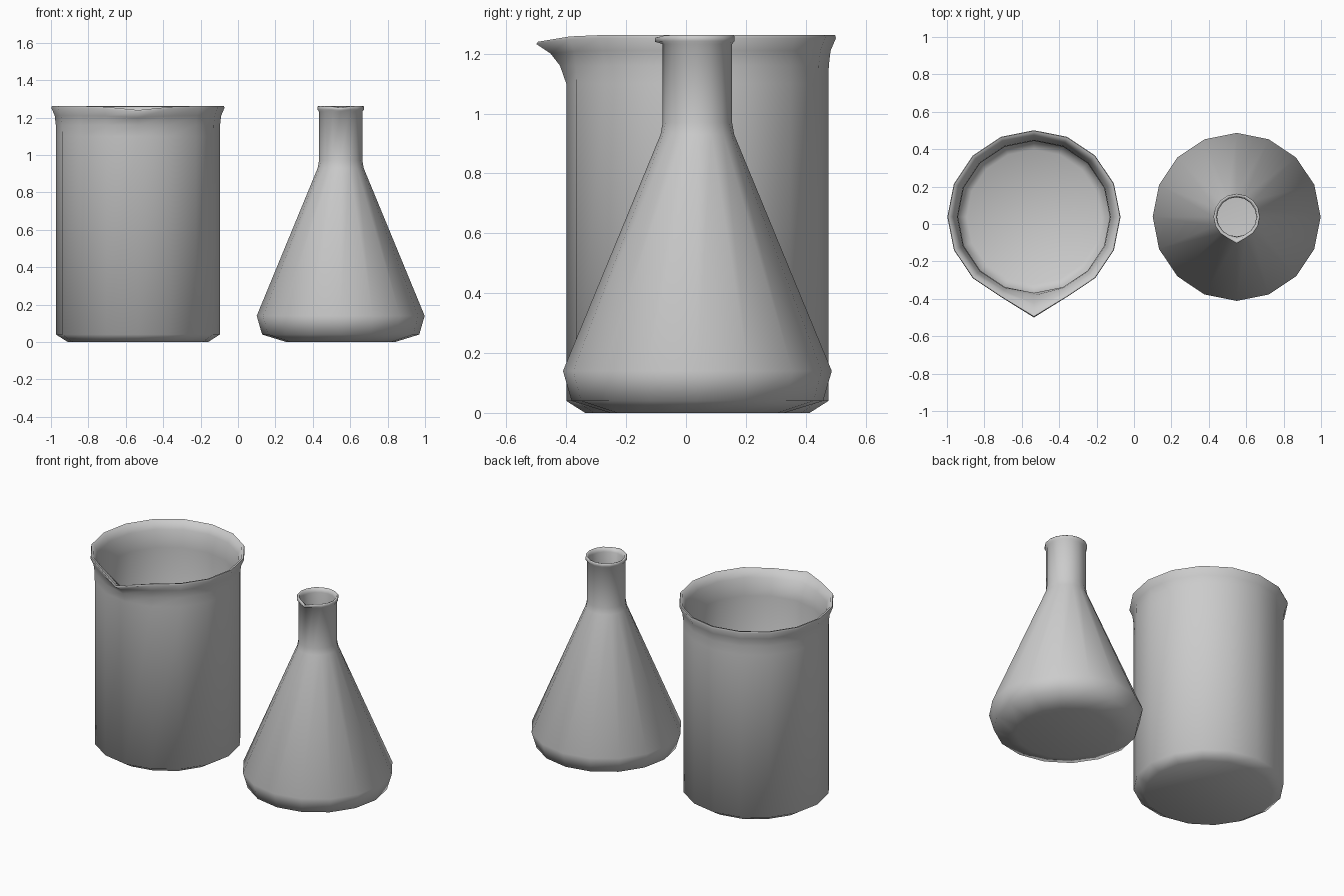
import bpy, bmesh
from math import cos, sin, tau, radians

if "Cube" in bpy.data.objects:
    bpy.data.objects.remove(bpy.data.objects["Cube"])

SIDES = 16
FRONT = 12  # ring index that faces -y


def vessel(name, cx, cy, profile):
    """Lathe a closed wall profile of (radius, z, spout push, spout drop)."""
    bm = bmesh.new()
    rings = []
    for r, z, push, drop in profile:
        ring = []
        for i in range(SIDES):
            a = tau * i / SIDES
            near = abs(i - FRONT)
            rr = r + (push if near == 0 else 0)
            zz = z - drop * (1 if near == 0 else 0.2 if near == 1 else 0)
            ring.append(bm.verts.new((cx + rr * cos(a), cy + rr * sin(a), zz)))
        rings.append(ring)
    for lo, hi in zip(rings, rings[1:]):
        for i in range(SIDES):
            j = (i + 1) % SIDES
            bm.faces.new((lo[i], lo[j], hi[j], hi[i]))
    # underside and inner floor
    bm.faces.new(rings[0][::-1])
    bm.faces.new(rings[-1])
    bmesh.ops.recalc_face_normals(bm, faces=bm.faces[:])
    mesh = bpy.data.meshes.new(name)
    bm.to_mesh(mesh)
    bm.free()
    ob = bpy.data.objects.new(name, mesh)
    bpy.context.collection.objects.link(ob)
    bpy.ops.object.select_all(action='DESELECT')
    ob.select_set(True)
    bpy.context.view_layer.objects.active = ob
    bpy.ops.object.shade_smooth_by_angle(angle=radians(75))
    return ob


# Beaker: outside from base up to the flared lip, then back down inside
vessel("beaker", -0.535, 0.038, [
    (0.375, 0.0, 0, 0), (0.438, 0.04, 0, 0), (0.438, 1.10, 0, 0),
    (0.439, 1.16, 0.02, 0), (0.445, 1.21, 0.045, 0.01),
    (0.463, 1.252, 0.075, 0.02), (0.460, 1.262, 0.072, 0.022),
    (0.445, 1.258, 0.068, 0.025), (0.425, 1.21, 0.04, 0.01),
    (0.410, 1.15, 0.01, 0), (0.406, 1.10, 0, 0),
    (0.406, 0.06, 0, 0), (0.36, 0.03, 0, 0)])

# Conical flask: rounded base, cone, neck and small lip, then the inside
vessel("conical_flask", 0.549, 0.038, [
    (0.29, 0.0, 0, 0), (0.420, 0.04, 0, 0), (0.449, 0.14, 0, 0),
    (0.123, 0.93, 0, 0), (0.116, 0.97, 0, 0), (0.116, 1.232, 0, 0),
    (0.124, 1.242, 0.018, 0.002), (0.124, 1.258, 0.018, 0.006),
    (0.120, 1.262, 0.018, 0.008), (0.110, 1.258, 0.016, 0.008),
    (0.105, 1.235, 0.002, 0), (0.105, 0.97, 0, 0), (0.110, 0.93, 0, 0),
    (0.432, 0.145, 0, 0), (0.405, 0.055, 0, 0), (0.28, 0.02, 0, 0)])
